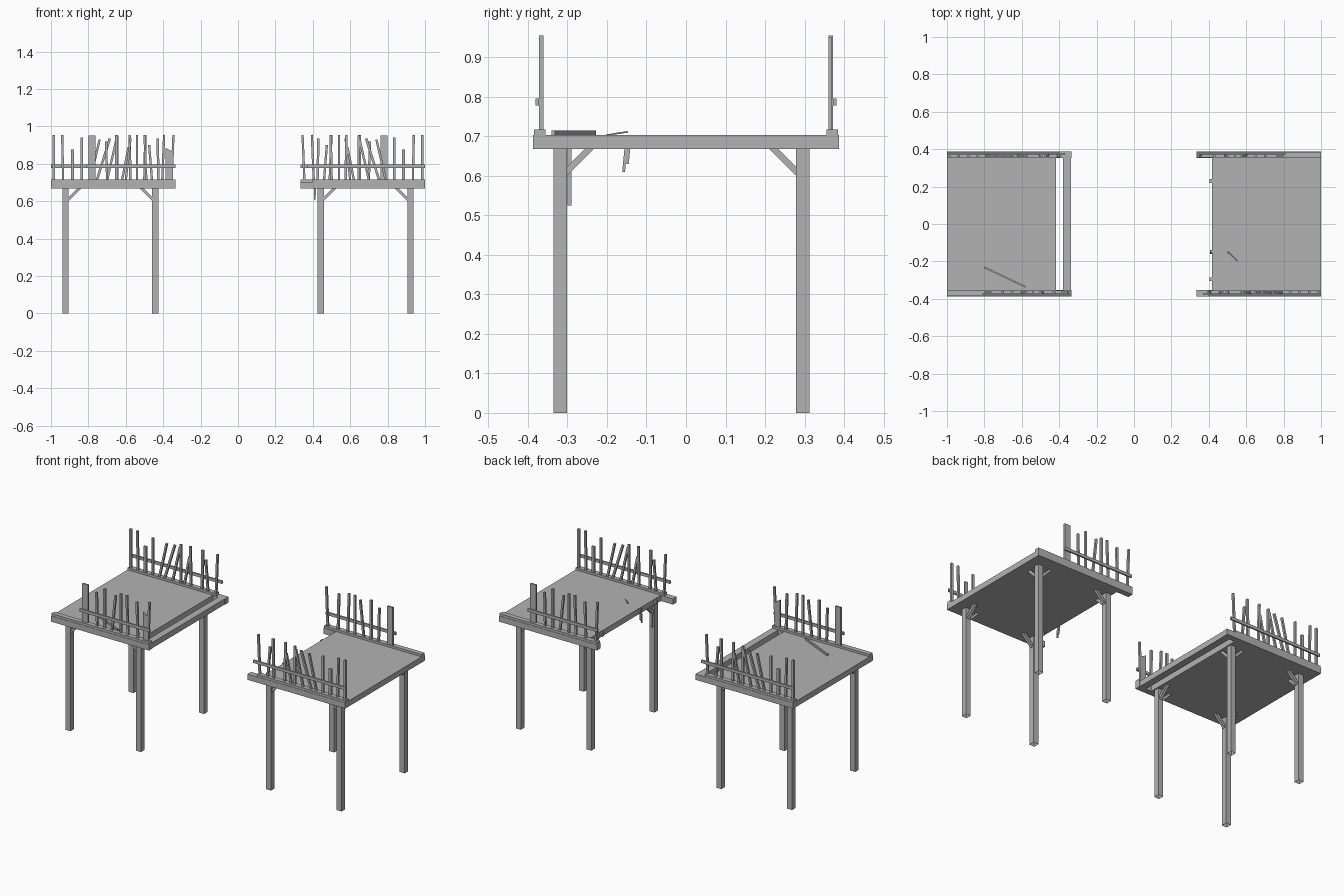
import bpy, bmesh
from mathutils import Vector, Matrix

old = bpy.data.objects.get("Cube")
if old:
    bpy.data.objects.remove(old, do_unlink=True)

grey = bpy.data.materials.new("weathered_grey")
grey.use_nodes = True
colour = (0.45, 0.45, 0.45, 1)
grey.diffuse_color = colour
grey.node_tree.nodes["Principled BSDF"].inputs["Base Color"].default_value = colour


def finish(name, bm):
    mesh = bpy.data.meshes.new(name)
    bm.to_mesh(mesh)
    bm.free()
    mesh.materials.append(grey)
    obj = bpy.data.objects.new(name, mesh)
    bpy.context.collection.objects.link(obj)
    return obj


def box(name, x, y, z, open_bottom=False):
    """Box from (low, high) ranges on each axis."""
    bm = bmesh.new()
    bmesh.ops.create_cube(bm, size=1)
    for v in bm.verts:
        v.co = [r[0] + (c + 0.5) * (r[1] - r[0]) for c, r in zip(v.co, (x, y, z))]
    if open_bottom:
        bm.normal_update()
        down = [f for f in bm.faces if f.normal.z < -0.9]
        bmesh.ops.delete(bm, geom=down, context='FACES_ONLY')
    return finish(name, bm)


def bar(name, start, end, width, depth):
    """Square bar between two points; depth runs sideways to its path."""
    a, b = Vector(start), Vector(end)
    axis = (b - a).normalized()
    helper = Vector((0, 1, 0)) if abs(axis.y) < 0.6 else Vector((1, 0, 0))
    u = axis.cross(helper).normalized()
    v = axis.cross(u)
    frame = Matrix((u, v, axis)).transposed().to_4x4()
    frame.translation = (a + b) / 2
    bm = bmesh.new()
    bmesh.ops.create_cube(bm, size=1)
    bm.transform(frame @ Matrix.Diagonal((width, depth, (b - a).length, 1)))
    return finish(name, bm)


def span(a, b, s):
    return sorted((a * s, b * s))


UNDER, TOP, SILL = 0.668, 0.703, 0.717

# Open-side railing: (foot x, head x, head z, width)
open_pickets = [(0.405, 0.395, 0.955, 0.012), (0.46, 0.475, 0.90, 0.012),
                (0.50, 0.495, 0.955, 0.014), (0.575, 0.58, 0.955, 0.013),
                (0.62, 0.585, 0.89, 0.012), (0.645, 0.645, 0.95, 0.013),
                (0.70, 0.65, 0.93, 0.012), (0.755, 0.685, 0.935, 0.013),
                (0.79, 0.74, 0.93, 0.012), (0.835, 0.835, 0.94, 0.012),
                (0.885, 0.885, 0.875, 0.018), (0.935, 0.94, 0.955, 0.012),
                (0.985, 0.985, 0.955, 0.013)]
# Shorter railing, ending in a broad board
short_pickets = [(0.355, 0.345, 0.955, 0.012), (0.425, 0.43, 0.935, 0.013),
                 (0.49, 0.50, 0.955, 0.012), (0.54, 0.54, 0.955, 0.013),
                 (0.60, 0.575, 0.935, 0.012), (0.65, 0.65, 0.955, 0.013),
                 (0.70, 0.705, 0.92, 0.012)]

for side, s in (("left", 1), ("right", -1)):
    # Deck and edge beams
    box(side + "_deck", span(0.418, 1, s), (-0.352, 0.352), (UNDER, TOP))
    for end in (-1, 1):
        box(side + "_edge_beam", span(0.335, 1, s), span(0.352, 0.387, end), (UNDER, TOP))

    # Sills under the railings
    box(side + "_open_sill", span(0.398, 1, s), span(-0.385, -0.355, s), (TOP, SILL))
    box(side + "_board_sill", span(0.335, 1, s), span(0.355, 0.385, s), (TOP, SILL))

    # Railings
    for label, pickets, y in (("open", open_pickets, -0.366), ("board", short_pickets, 0.366)):
        for foot, head, z, w in pickets:
            bar(f"{side}_{label}_picket", (foot * s, y * s, SILL - 0.005),
                (head * s, y * s, z), w, 0.012)
    bar(side + "_open_handrail", (0.37 * s, -0.376 * s, 0.787), (s, -0.376 * s, 0.787), 0.018, 0.009)
    bar(side + "_board_handrail", (0.335 * s, 0.376 * s, 0.787), (0.81 * s, 0.376 * s, 0.787), 0.018, 0.009)
    box(side + "_broad_board", span(0.762, 0.80, s), span(0.36, 0.37, s), (TOP, 0.95))

    # Legs with diagonal braces
    for x, inward in ((0.922, -1), (0.442, 1)):
        for y in (-0.318, 0.295):
            box(side + "_leg", span(x - 0.017, x + 0.017, s), (y - 0.017, y + 0.017),
                (0, UNDER), True)
            cx, toward = x * s, (1 if y < 0 else -1)
            bar(side + "_cross_brace", (cx + 0.012 * inward * s, y, 0.607),
                (cx + 0.078 * inward * s, y, 0.673), 0.016, 0.018)
            bar(side + "_long_brace", (cx, y + 0.012 * toward, 0.607),
                (cx, y + 0.078 * toward, 0.673), 0.016, 0.018)

# Surviving end beam and short post
box("right_end_beam", (-0.38, -0.337), (-0.352, 0.352), (UNDER, TOP))
post = box("right_short_post", (-0.387, -0.348), (-0.372, -0.36), (TOP, 0.885))
for v in post.data.vertices:
    if v.co.z > 0.8 and v.co.x > -0.36:
        v.co.z -= 0.022

# Loose plank lying on the deck
bar("loose_plank", (-0.80, -0.232, 0.707), (-0.58, -0.336, 0.707), 0.015, 0.009)

# Broken pieces at the open edge
bar("hanging_brace", (0.442, -0.295, 0.525), (0.442, -0.295, 0.67), 0.016, 0.01)
bar("splinter", (0.411, -0.152, 0.63), (0.411, -0.145, 0.70), 0.010, 0.014)
bar("splinter_tip", (0.411, -0.158, 0.61), (0.411, -0.152, 0.67), 0.008, 0.007)
for y in (-0.295, 0.23):
    box("edge_stub", (0.405, 0.42), (y - 0.01, y + 0.01), (0.675, 0.698))
bar("lifted_sliver", (0.55, -0.20, 0.703), (0.50, -0.15, 0.711), 0.004, 0.008)
